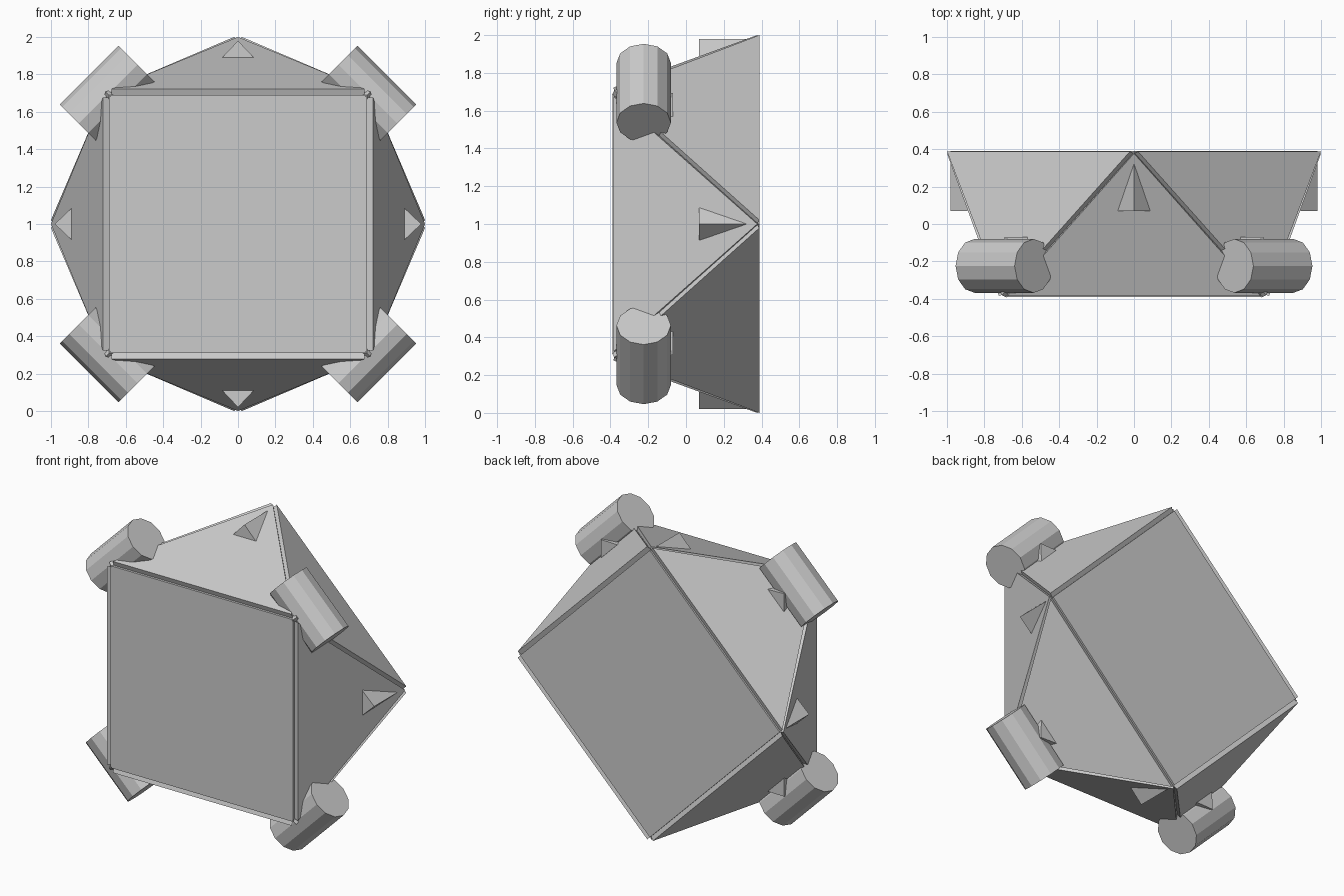
import bpy, bmesh
from math import radians, sqrt
from mathutils import Vector, Matrix

if "Cube" in bpy.data.objects:
    bpy.data.objects.remove(bpy.data.objects["Cube"])


def make(name, verts, faces):
    bm = bmesh.new()
    vs = [bm.verts.new(v) for v in verts]
    for f in faces:
        bm.faces.new([vs[i] for i in f])
    bmesh.ops.recalc_face_normals(bm, faces=bm.faces)
    me = bpy.data.meshes.new(name)
    bm.to_mesh(me)
    bm.free()
    ob = bpy.data.objects.new(name, me)
    bpy.context.collection.objects.link(ob)
    return ob


def prism(name, pts, depth, angle):
    """Polygon pushed along a depth vector, turned about the body's front-back axis."""
    turn = Matrix.Translation((0, 0, 1)) @ Matrix.Rotation(radians(angle), 4, 'Y')
    pts = [Vector(p) for p in pts]
    n = len(pts)
    verts = [turn @ p for p in pts] + [turn @ (p + Vector(depth)) for p in pts]
    faces = [range(n), range(n, 2 * n)]
    faces += [(i, (i + 1) % n, n + (i + 1) % n, n + i) for i in range(n)]
    return make(name, verts, faces)


def square(s, y):
    return [(-s, y, -s), (s, y, -s), (s, y, s), (-s, y, s)]


# Inner core: square antiprism
S, H = 0.69, 0.36
R = S * sqrt(2)
front = [Matrix.Rotation(radians(45 + 90 * k), 3, 'Y') @ Vector((0, -H, R)) for k in range(4)]
back = [Matrix.Rotation(radians(90 * k), 3, 'Y') @ Vector((0, H, R)) for k in range(4)]
faces = [(0, 1, 2, 3), (4, 5, 6, 7)]
for k in range(4):
    j = (k + 1) % 4
    faces += [(k, 4 + k, 4 + j), (k, j, 4 + j)]
core = make("core", [v + Vector((0, 0, 1)) for v in front + back], faces)

# Square end panels
prism("front_panel", square(0.69, -0.39), (0, 0.04, 0), 0)
prism("back_panel", square(0.693, 0.39), (0, -0.04, 0), 45)

for k in range(4):
    a = 90 * k
    # Triangular side panels, pointing to the back and to the front
    prism("side_panel", [(-0.676, -0.385, 0.722), (0.676, -0.385, 0.722), (0, 0.377, 1.0)],
          (0, 0.012, -0.034), a)
    prism("corner_panel", [(-0.692, 0.388, 0.722), (0.692, 0.388, 0.722), (0, -0.38, 1.0)],
          (0, -0.012, -0.034), a + 45)

    # Small wedges near the panel tips
    tri = [(-0.085, 0.89), (0.085, 0.89), (0, 0.98)]
    prism("side_wedge", [(x, 0.07, z) for x, z in tri], (0, 0.31, 0), a)
    prism("corner_wedge", [(x, -0.07, z) for x, z in tri], (0, -0.29, 0), a + 45)

    # Corner drums lying across the front corners
    bpy.ops.mesh.primitive_cylinder_add(vertices=12, radius=0.144, depth=0.446)
    drum = bpy.context.object
    drum.name = "corner_drum"
    drum.data.transform(Matrix.Translation((0, 0, 1)) @ Matrix.Rotation(radians(a + 45), 4, 'Y')
                        @ Matrix.Translation((0, -0.224, 0.982)) @ Matrix.Rotation(radians(90), 4, 'Y'))
